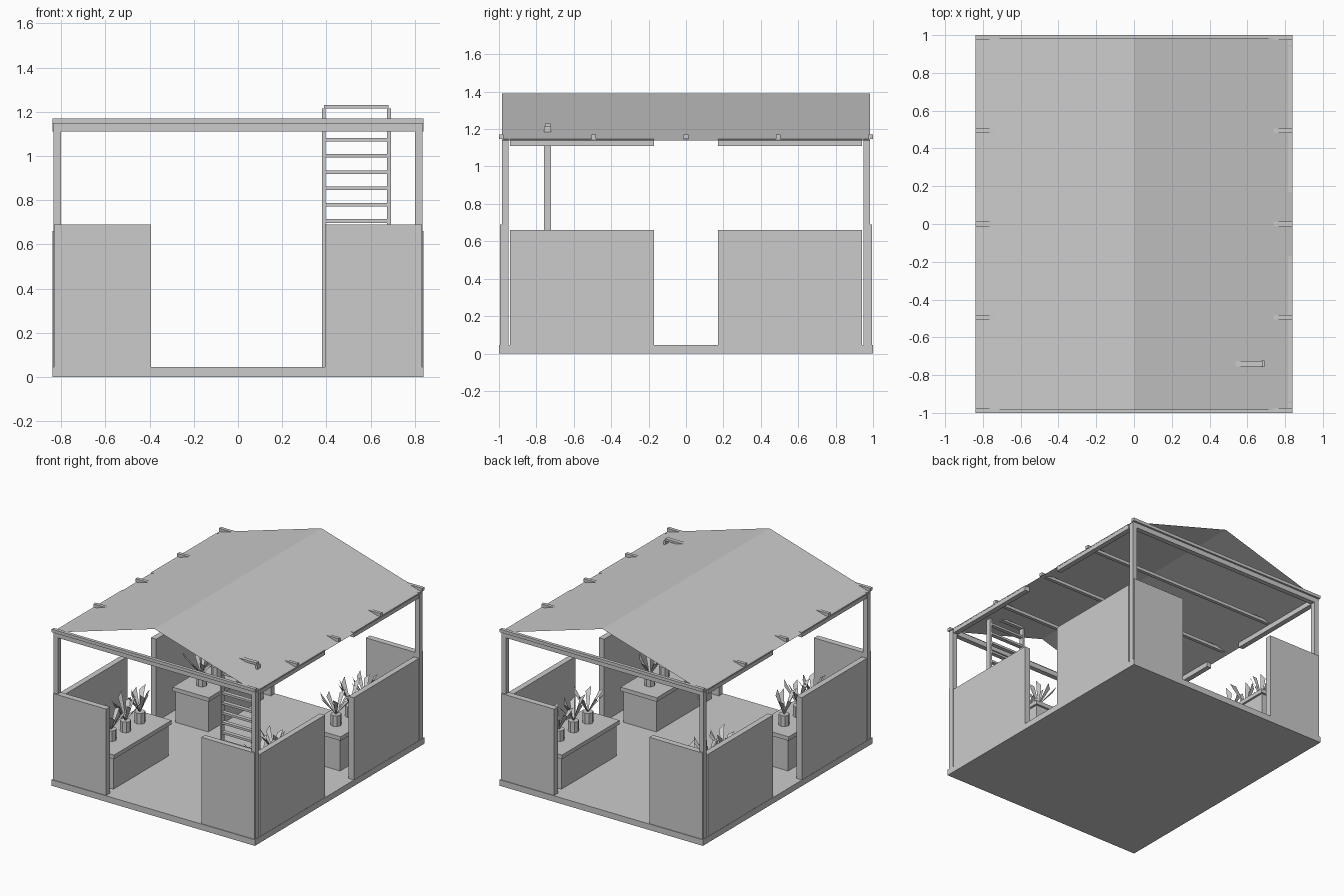
import bpy
import math
import random
from mathutils import Vector

random.seed(4)
if "Cube" in bpy.data.objects:
    bpy.data.objects.remove(bpy.data.objects["Cube"], do_unlink=True)

grey = bpy.data.materials.new("plain_grey")
grey.use_nodes = True
grey.diffuse_color = (0.6, 0.6, 0.6, 1)
grey.node_tree.nodes["Principled BSDF"].inputs["Base Color"].default_value = (0.6, 0.6, 0.6, 1)


def mesh_object(name, verts, faces):
    mesh = bpy.data.meshes.new(name)
    mesh.from_pydata(verts, [], faces)
    mesh.materials.append(grey)
    obj = bpy.data.objects.new(name, mesh)
    bpy.context.collection.objects.link(obj)
    return obj


def box(name, xs, ys, zs):
    (x0, x1), (y0, y1), (z0, z1) = sorted(xs), sorted(ys), sorted(zs)
    bpy.ops.mesh.primitive_cube_add(size=1, location=((x0 + x1) / 2, (y0 + y1) / 2, (z0 + z1) / 2))
    obj = bpy.context.object
    obj.name = name
    obj.scale = (x1 - x0, y1 - y0, z1 - z0)
    obj.data.materials.append(grey)
    return obj


def pot(name, x, y, z, radius, height):
    bpy.ops.mesh.primitive_cylinder_add(vertices=8, radius=radius, depth=height,
                                        location=(x, y, z + height / 2))
    bpy.context.object.name = name
    bpy.context.object.data.materials.append(grey)


def plant(name, x, y, z):
    # Flat wedge leaves fanning out of the pot
    verts, faces = [], []
    count = 7
    base = Vector((x, y, z))
    for i in range(count):
        turn = math.tau * i / count + random.uniform(-0.2, 0.2)
        lean = random.uniform(0.35, 0.75)
        length = random.uniform(0.16, 0.21)
        out = Vector((math.cos(turn), math.sin(turn), 0))
        side = Vector((-out.y, out.x, 0))
        along = out * math.sin(lean) + Vector((0, 0, math.cos(lean)))
        n = len(verts)
        verts += [base - side * 0.004, base + side * 0.004,
                  base + along * length * 0.8 + side * 0.024,
                  base + along * length - side * 0.012]
        faces.append((n, n + 1, n + 2, n + 3))
    mesh_object(name, verts, faces)


FLOOR = 0.045
BEAM = 1.11
CAP = 1.147
box("floor", (-0.84, 0.84), (-1, 1), (0, FLOOR))

# Corner posts, low walls, eave beams and planters, repeated at the four corners
for sx, x_word in ((-1, "right"), (1, "left")):
    for sy, y_word in ((-1, "front"), (1, "back")):
        tag = f"{y_word}_{x_word}"
        box(f"{tag}_post", (sx * 0.80, sx * 0.835), (sy * 0.948, sy * 0.985), (FLOOR, CAP))
        box(f"{tag}_end_wall", (sx * 0.393, sx * 0.832), (sy * 0.95, sy * 0.995), (FLOOR, 0.69))
        box(f"{tag}_side_wall", (sx * 0.795, sx * 0.838), (sy * 0.17, sy * 0.94), (FLOOR, 0.66))
        box(f"{tag}_eave_beam", (sx * 0.80, sx * 0.838), (sy * 0.17, sy * 0.94), (BEAM, CAP))
        box(f"{tag}_planter", (sx * 0.41, sx * 0.68), (sy * 0.235, sy * 0.885), (FLOOR, 0.28))
        box(f"{tag}_planter_top", (sx * 0.395, sx * 0.695), (sy * 0.22, sy * 0.9), (0.28, 0.31))
        for i in range(3):
            px, py = sx * 0.555, sy * (0.365 + 0.17 * i)
            pot(f"{tag}_pot_{i}", px, py, 0.31, 0.037, 0.08)
            plant(f"{tag}_plant_{i}", px, py, 0.385)

# End beams and the row of cross beams carrying the roof
for sy, word in ((-1, "front"), (1, "back")):
    box(f"{word}_end_beam", (-0.80, 0.80), (sy * 0.948, sy * 0.985), (BEAM, CAP))
for i in range(5):
    y = (i - 2) * 0.4935
    box(f"cross_beam_{i}", (-0.84, 0.84), (y - 0.0125, y + 0.0125), (CAP, 1.17))

# Thin gabled roof sheet
outline = [(-0.84, 1.14), (0, 1.39), (0.84, 1.14)]
verts = [(x, y, z) for y in (-0.985, 0.985) for x, z in outline]
mesh_object("roof", verts, [(0, 1, 4, 3), (1, 2, 5, 4)])

# Ladder
for word, x in (("right", 0.388), ("left", 0.683)):
    box(f"ladder_{word}_rail", (x - 0.008, x + 0.008), (-0.758, -0.722), (FLOOR, 1.215))
for i in range(16):
    z = 1.222 - 0.0737 * i
    box(f"ladder_rung_{i}", (0.39, 0.68), (-0.755, -0.725), (z - 0.008, z + 0.008))
